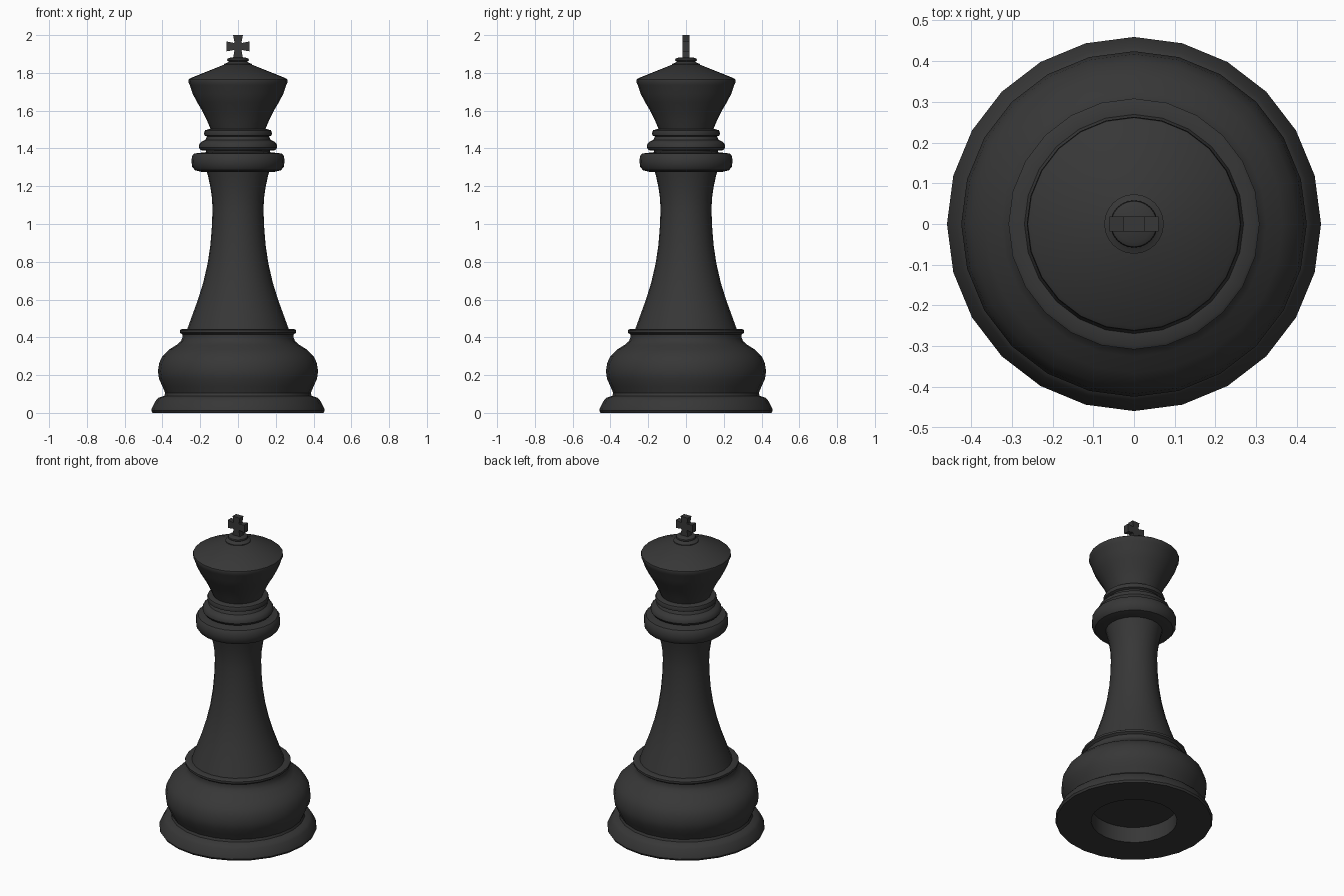
import bpy, bmesh, math

ebony = bpy.data.materials.new("ebony black")
ebony.diffuse_color = (0.038, 0.038, 0.038, 1)
SIDES = 24


def finish(name, bm, smooth=True):
    bmesh.ops.recalc_face_normals(bm, faces=bm.faces)
    mesh = bpy.data.meshes.new(name)
    bm.to_mesh(mesh)
    bm.free()
    mesh.materials.append(ebony)
    obj = bpy.data.objects.new(name, mesh)
    bpy.context.collection.objects.link(obj)
    if smooth:
        bpy.ops.object.select_all(action='DESELECT')
        obj.select_set(True)
        bpy.context.view_layer.objects.active = obj
        bpy.ops.object.shade_smooth_by_angle(angle=math.radians(35))
    return obj


def lathe(name, profile):
    """Spin (radius, height) points around z; radius 0 becomes a single pole."""
    bm = bmesh.new()
    rings = []
    for r, z in profile:
        if r == 0:
            rings.append([bm.verts.new((0, 0, z))] * SIDES)
        else:
            rings.append([bm.verts.new((r * math.cos(2 * math.pi * i / SIDES),
                                        r * math.sin(2 * math.pi * i / SIDES), z))
                          for i in range(SIDES)])
    for a, b in zip(rings, rings[1:]):
        for i in range(SIDES):
            j = (i + 1) % SIDES
            bm.faces.new(list(dict.fromkeys((a[i], a[j], b[j], b[i]))))
    return finish(name, bm)


# Base with hollow underside, bulging drum and rim
lathe("base", [
    (0, 0.10), (0.25, 0.10), (0.25, 0), (0.452, 0), (0.459, 0.012), (0.456, 0.025),
    (0.435, 0.065), (0.422, 0.08), (0.39, 0.09), (0.385, 0.105), (0.40, 0.14),
    (0.418, 0.18), (0.424, 0.22), (0.417, 0.265), (0.40, 0.30), (0.365, 0.335),
    (0.325, 0.36), (0.302, 0.38), (0.294, 0.40), (0.294, 0.415), (0.308, 0.425),
    (0.308, 0.438), (0.30, 0.443), (0.268, 0.443), (0, 0.443)])

# Tapered column
lathe("column", [
    (0.27, 0.44), (0.241, 0.52), (0.212, 0.60), (0.184, 0.69), (0.161, 0.79),
    (0.146, 0.89), (0.138, 0.99), (0.135, 1.08), (0.138, 1.14), (0.147, 1.20),
    (0.158, 1.25), (0.167, 1.285)])

# Three stacked collar rings
lathe("collar", [
    (0, 1.275), (0.19, 1.275), (0.228, 1.285), (0.243, 1.303), (0.246, 1.33),
    (0.244, 1.358), (0.233, 1.373), (0.17, 1.38), (0.17, 1.388), (0.198, 1.391),
    (0.207, 1.405), (0.205, 1.422), (0.193, 1.436), (0.172, 1.446), (0.164, 1.463),
    (0.178, 1.469), (0.18, 1.482), (0.175, 1.496), (0.147, 1.504), (0, 1.504)])

# Flared crown with conical lid
lathe("crown", [
    (0.144, 1.50), (0.163, 1.545), (0.187, 1.595), (0.217, 1.645), (0.24, 1.69),
    (0.255, 1.735), (0.263, 1.752), (0.261, 1.765), (0.25, 1.773), (0.07, 1.845),
    (0, 1.845)])

# Stepped finial under the cross
lathe("finial", [
    (0.073, 1.84), (0.073, 1.848), (0.056, 1.854), (0.049, 1.86), (0.058, 1.866),
    (0.056, 1.874), (0.045, 1.88), (0, 1.882)])

# Cross: plus outline with slightly flared arms, extruded in depth
bm = bmesh.new()
quarter = [(0.019, 0.023), (0.026, 0.06), (-0.026, 0.06), (-0.019, 0.023)]
outline = []
for k in range(4):
    c, s = round(math.cos(k * math.pi / 2)), round(math.sin(k * math.pi / 2))
    outline += [(x * c - z * s, x * s + z * c) for x, z in quarter]
front = bm.faces.new([bm.verts.new((x, -0.018, 1.94 + z)) for x, z in outline])
out = bmesh.ops.extrude_face_region(bm, geom=[front])
bmesh.ops.translate(bm, vec=(0, 0.036, 0),
                    verts=[v for v in out["geom"] if isinstance(v, bmesh.types.BMVert)])
finish("cross", bm, smooth=False)
